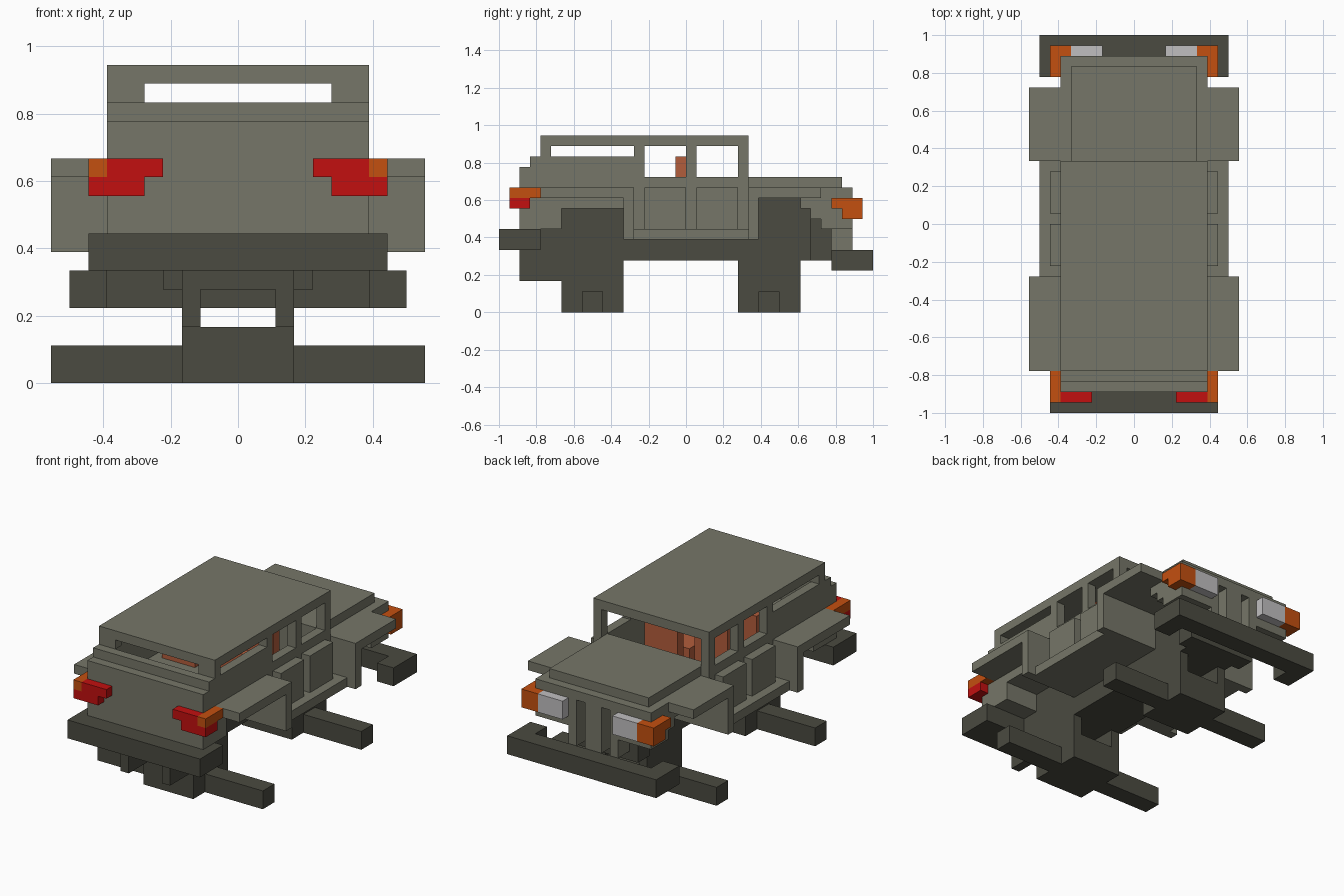
import bpy
import bmesh

if "Cube" in bpy.data.objects:
    bpy.data.objects.remove(bpy.data.objects["Cube"], do_unlink=True)

U = 1 / 18  # one block of the grid


def material(name, rgb):
    m = bpy.data.materials.new(name)
    m.use_nodes = True
    m.diffuse_color = (*rgb, 1)
    m.node_tree.nodes["Principled BSDF"].inputs["Base Color"].default_value = (*rgb, 1)
    return m


PAINT = material("khaki paint", (0.18, 0.182, 0.138))
DARK = material("dark trim", (0.069, 0.069, 0.052))
RED = material("red lens", (0.54, 0.005, 0.005))
ORANGE = material("orange lens", (0.55, 0.08, 0.005))
WHITE = material("headlight glass", (0.53, 0.52, 0.53))
SEAT = material("brown leather", (0.45, 0.11, 0.045))


def part(name, mat, *boxes, mirror=False):
    """Boxes are (x0, x1, y0, y1, z0, z1) in grid blocks."""
    bm = bmesh.new()
    for b in boxes:
        sides = [b]
        if mirror:
            sides.append((-b[1], -b[0]) + tuple(b[2:]))
        for x0, x1, y0, y1, z0, z1 in sides:
            vs = bmesh.ops.create_cube(bm, size=1)["verts"]
            for v in vs:
                v.co.x = U * (x1 if v.co.x > 0 else x0)
                v.co.y = U * (y1 if v.co.y > 0 else y0)
                v.co.z = U * (z1 if v.co.z > 0 else z0)
    me = bpy.data.meshes.new(name)
    bm.to_mesh(me)
    bm.free()
    me.materials.append(mat)
    ob = bpy.data.objects.new(name, me)
    bpy.context.collection.objects.link(ob)
    return ob


# Underbody
part("chassis", DARK, (-3, 3, -6, 12, 5, 7))
part("rear_housing", DARK, (-3, 3, -12, -6, 5, 10), (-3, 3, -16, -12, 5, 8))
part("front_housing", DARK, (-3, 3, 7, 12, 7, 11))
part("side_rails", DARK, (2, 3, -16, -6, 3, 5), (2, 3, 5, 11, 3, 5), mirror=True)
part("radiator", DARK, (-4, 4, 12, 14, 5, 11))
for name, y in (("rear", -9), ("front", 8)):
    part(name + "_axle_block", DARK, (-3, 3, y - 3, y + 3, 0, 3))
    part(name + "_axle_bar", DARK, (3, 10, y - 1, y + 1, 0, 2), mirror=True)

# Bumpers
part("rear_bumper", DARK, (-8, 8, -18, -14, 6, 8))
part("front_bumper", DARK, (-9, 9, 16, 18, 4, 6))
part("front_bumper_arms", DARK, (7, 9, 14, 16, 4, 6), mirror=True)

# Lower body
part("floor", PAINT, (-7, 7, -6, 7, 7, 8), (-9, 9, -5, 6, 7, 8))
part("rear_floor", PAINT, (-7, 7, -16, -12, 8, 11), (-7, 7, -12, -6, 10, 11))
part("rear_floor_step", PAINT, (-7, 7, -6, -5, 8, 11))
part("side_walls", PAINT, (6, 7, -5, 6, 8, 13), (6, 7, -15, -5, 11, 14),
     (6, 7, -14, -4, 13, 15), mirror=True)
part("tailgate", PAINT, (-7, 7, -16, -15, 11, 14), (-7, 7, -15, -14, 13, 15))
part("firewall", PAINT, (-7, 7, 5, 6, 8, 13), (-7, 7, 6, 7, 7, 12))
part("door_panels", PAINT, (7, 8, -4, 0, 8, 12), (7, 8, 1, 5, 8, 12), mirror=True)

# Fenders: flat top plate with a leg at one end
part("rear_fenders", PAINT, (7, 10, -14, -5, 11, 12), (7, 10, -6, -5, 7, 11), mirror=True)
part("front_fenders", PAINT, (7, 10, 6, 13, 11, 12), (7, 10, 6, 7, 7, 11), mirror=True)

# Hood and nose, with stepped side panels
part("hood", PAINT, (-7, 7, 6, 16, 11, 12), (-6, 6, 6, 15, 12, 13))
part("nose_sides", PAINT, (6, 7, 11, 12, 10, 11), (6, 7, 12, 13, 9, 11),
     (6, 7, 13, 16, 8, 11), mirror=True)
part("headlight_panels", PAINT, (3, 6, 15, 16, 8, 11), mirror=True)
part("grille_bars", PAINT, (2, 3, 14, 16, 6, 11), mirror=True)
part("grille_center", PAINT, (-1, 1, 14, 16, 6, 11))

# Cabin
part("roof", PAINT, (-7, 7, -14, 6, 16, 17))
part("pillars", PAINT, *[(6, 7, y, y + 1, 13, 16) for y in (-5, 0, 5)],
     (5, 7, -14, -13, 15, 16), mirror=True)

# Seats
part("front_seats", SEAT, (1, 5, -1, 0, 8, 15), (1, 5, 0, 4, 8, 10), mirror=True)
part("rear_seats", SEAT, (1, 5, -6, -5, 11, 14), (1, 5, -5, -2, 8, 10), mirror=True)

# Lights
part("headlights", WHITE, (3, 6, 16, 17, 9, 11), mirror=True)
part("front_indicators", ORANGE, (6, 8, 16, 17, 9, 11), (7, 8, 15, 16, 9, 11),
     (7, 8, 14, 15, 10, 11), mirror=True)
part("tail_lights", RED, (4, 7, -17, -16, 11, 12), (5, 8, -17, -16, 10, 11),
     (7, 8, -16, -15, 10, 11), mirror=True)
part("rear_indicators", ORANGE, (7, 8, -17, -14, 11, 12), mirror=True)
